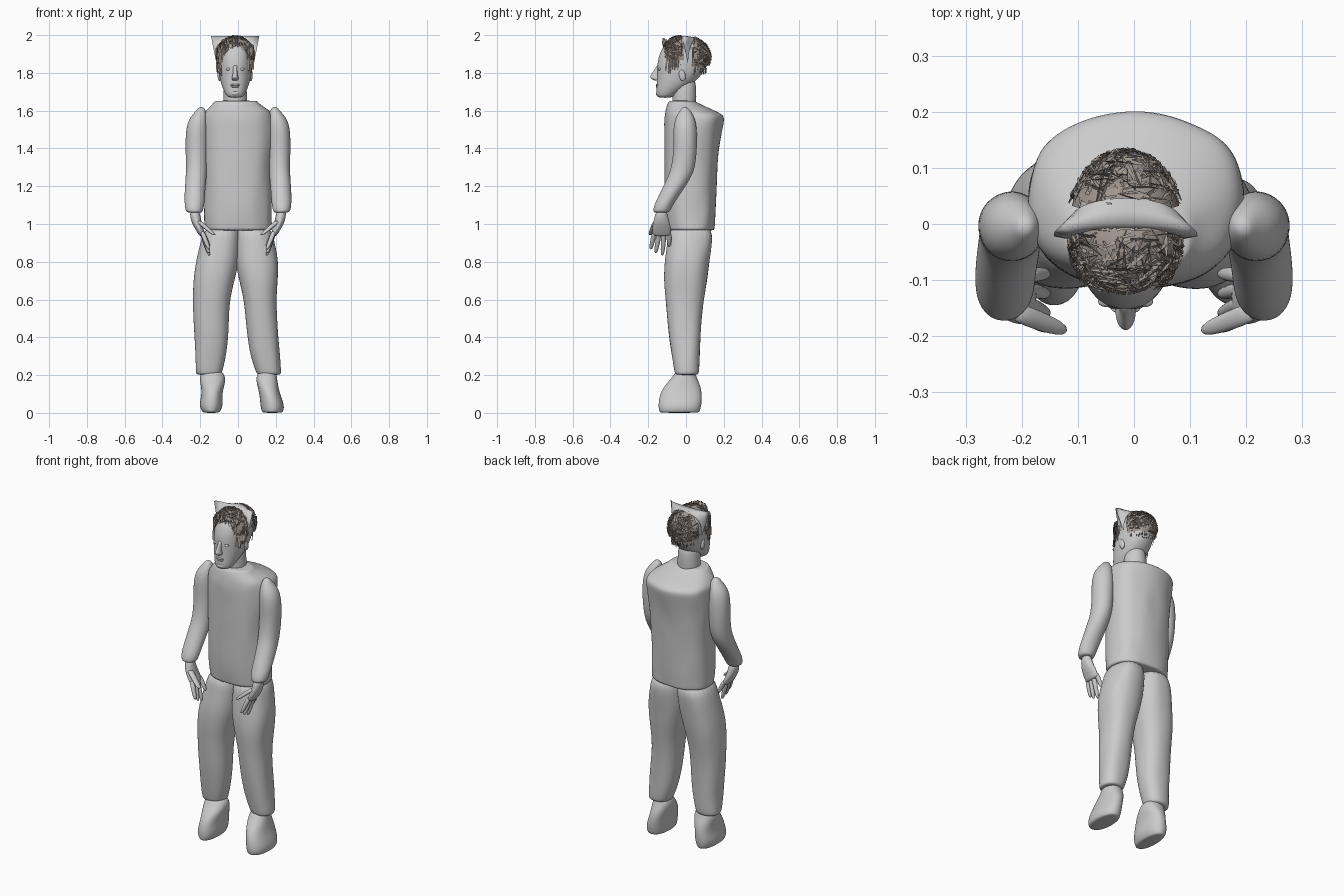
import bpy, bmesh, math, random
from mathutils import Vector, Matrix, noise

random.seed(4)
cube = bpy.data.objects.get("Cube")
if cube:
    bpy.data.objects.remove(cube, do_unlink=True)


def make_material(name, rgb):
    mat = bpy.data.materials.new(name)
    mat.use_nodes = True
    color = (*rgb, 1.0)
    mat.diffuse_color = color
    mat.node_tree.nodes["Principled BSDF"].inputs["Base Color"].default_value = color
    return mat


GREY = make_material("plain grey", (0.6, 0.6, 0.6))
HAIR = make_material("brown grey hair", (0.36, 0.31, 0.28))


def finish(name, bm, mat, subdiv=0):
    """Turn a bmesh into a smooth named object."""
    mesh = bpy.data.meshes.new(name)
    bm.to_mesh(mesh)
    bm.free()
    mesh.materials.append(mat)
    for poly in mesh.polygons:
        poly.use_smooth = True
    obj = bpy.data.objects.new(name, mesh)
    bpy.context.collection.objects.link(obj)
    if subdiv:
        mod = obj.modifiers.new("smooth", "SUBSURF")
        mod.levels = mod.render_levels = subdiv
    return obj


def loft(name, rings, sides=24, power=2.0, lumps=0.0, flip=False, subdiv=2):
    """Skin horizontal superellipse rings given as z, x min, x max, y min, y max."""
    bm = bmesh.new()
    loops = []
    for z, x_min, x_max, y_min, y_max in rings:
        loop = []
        for i in range(sides):
            a = math.tau * i / sides
            c, s = math.cos(a), math.sin(a)
            x = (x_min + x_max + (x_max - x_min) * math.copysign(abs(c) ** (2 / power), c)) / 2
            y = (y_min + y_max + (y_max - y_min) * math.copysign(abs(s) ** (2 / power), s)) / 2
            bump = 1 + lumps * noise.noise(Vector((x, y, z)) * 14)
            loop.append(bm.verts.new((-x * bump if flip else x * bump, y * bump, z)))
        loops.append(loop)
    for low, high in zip(loops, loops[1:]):
        for i in range(sides):
            j = (i + 1) % sides
            bm.faces.new((low[i], low[j], high[j], high[i]))
    bm.faces.new(loops[0])
    bm.faces.new(loops[-1])
    bmesh.ops.recalc_face_normals(bm, faces=bm.faces)
    return finish(name, bm, GREY, subdiv)


def ellipsoid(name, center, radii, mat=GREY, tilt=0.0, keep=None):
    bm = bmesh.new()
    bmesh.ops.create_uvsphere(bm, u_segments=48, v_segments=32, radius=1)
    bm.transform(Matrix.Translation(center) @ Matrix.Rotation(tilt, 4, "X")
                 @ Matrix.Diagonal((*radii, 1)))
    if keep:
        extra = [f for f in bm.faces if not keep(f.calc_center_median())]
        bmesh.ops.delete(bm, geom=extra, context="FACES")
    return finish(name, bm, mat)


# Torso garment
loft("torso", [
    (.965, -.175, .18, -.1, .15), (.97, -.177, .18, -.1, .15), (1.05, -.18, .18, -.11, .155),
    (1.15, -.18, .18, -.115, .16), (1.25, -.18, .18, -.115, .165), (1.35, -.185, .185, -.115, .17),
    (1.45, -.19, .195, -.115, .18), (1.54, -.19, .197, -.115, .198), (1.575, -.187, .192, -.112, .204),
    (1.6, -.168, .172, -.108, .155), (1.63, -.14, .122, -.1, .085), (1.65, -.124, .104, -.09, .047),
    (1.653, -.115, .095, -.083, .04)], sides=32, power=2.35, lumps=.045)

# Trouser legs
loft("right_leg", [
    (.2, -.215, -.09, -.055, .06), (.21, -.222, -.085, -.06, .07), (.3, -.225, -.063, -.075, .073),
    (.4, -.232, -.05, -.09, .077), (.5, -.236, -.048, -.1, .083), (.6, -.238, -.042, -.108, .095),
    (.7, -.235, -.018, -.117, .112), (.8, -.224, .006, -.114, .125), (.9, -.197, .012, -.1, .138),
    (1, -.17, .01, -.09, .14)], power=2.3, lumps=.04)
loft("left_leg", [
    (.2, .105, .222, -.055, .06), (.21, .097, .228, -.06, .07), (.3, .065, .222, -.075, .073),
    (.4, .05, .215, -.09, .077), (.5, .04, .206, -.1, .083), (.6, .031, .202, -.108, .095),
    (.7, .006, .213, -.117, .112), (.8, -.016, .215, -.114, .125), (.9, -.015, .197, -.1, .138),
    (1, -.01, .172, -.09, .14)], power=2.3, lumps=.04)

# Bag shaped feet
loft("right_foot", [
    (0, -.18, -.105, -.135, .065), (.006, -.19, -.095, -.143, .073), (.04, -.208, -.078, -.148, .083),
    (.1, -.191, -.085, -.14, .086), (.15, -.198, -.07, -.11, .075), (.19, -.205, -.064, -.07, .055),
    (.23, -.19, -.09, -.05, .045)], power=2.2)
loft("left_foot", [
    (0, .135, .23, -.135, .065), (.006, .125, .24, -.143, .073), (.04, .118, .247, -.148, .083),
    (.1, .114, .222, -.14, .086), (.15, .1, .212, -.11, .075), (.19, .094, .206, -.07, .055),
    (.23, .115, .2, -.05, .045)], power=2.2)


def finger(name, start, end, radius, flip):
    """Tapered, rounded finger hanging between two points."""
    rings = []
    for t, r in ((0, .9), (.3, 1), (.6, .9), (.88, .75), (1, .3)):
        p = Vector(start).lerp(Vector(end), t)
        w = r * radius
        rings.append((p.z, p.x - w, p.x + w, p.y - w, p.y + w))
    loft(name, rings, sides=10, flip=flip, subdiv=1)


# Arms and hands, the same on both sides
for side, flip in (("left", False), ("right", True)):
    loft(side + "_sleeve", [
        (1.06, .195, .26, -.165, -.095), (1.065, .187, .275, -.175, -.085),
        (1.1, .178, .284, -.169, -.07), (1.16, .174, .284, -.14, -.03),
        (1.24, .168, .279, -.1, .025), (1.3, .163, .276, -.077, .049), (1.4, .158, .279, -.065, .059),
        (1.5, .158, .277, -.069, .059), (1.56, .162, .257, -.058, .048),
        (1.6, .17, .222, -.034, .024), (1.62, .183, .207, -.016, .006)], flip=flip, lumps=.015)
    loft(side + "_palm", [
        (.935, .173, .203, -.17, -.085), (.95, .173, .212, -.18, -.078), (.98, .184, .232, -.18, -.078),
        (1.02, .196, .252, -.172, -.09), (1.08, .203, .258, -.157, -.103)], sides=16, flip=flip)
    for label, y, tip_y, tip_z in (("index", -.165, -.187, .865), ("middle", -.14, -.16, .845),
                                   ("ring", -.116, -.125, .832), ("little", -.092, -.088, .88)):
        finger(f"{side}_{label}_finger", (.192, y, .965), (.153, tip_y, tip_z), .0145, flip)
    finger(side + "_thumb", (.215, -.155, 1.02), (.123, -.19, .94), .019, flip)

# Neck and head
MID = -.015
loft("neck", [(z, MID - w, MID + w, -.072, .055) for z, w in ((1.6, .067), (1.66, .063), (1.8, .06))])
loft("head", [(z, MID - w, MID + w, front, back) for z, w, front, back in (
    (1.668, .03, -.143, -.08), (1.678, .047, -.155, -.06), (1.7, .058, -.158, -.03),
    (1.73, .071, -.156, .02), (1.77, .082, -.154, .066), (1.81, .088, -.154, .097),
    (1.86, .09, -.152, .113), (1.91, .088, -.138, .112), (1.945, .074, -.117, .09),
    (1.967, .052, -.08, .055), (1.978, .02, -.035, .02))], power=2.15)

# Face
loft("nose", [(z, MID - w, MID + w, front, -.13) for z, w, front in (
    (1.758, .012, -.165), (1.766, .019, -.18), (1.777, .018, -.193), (1.79, .013, -.186),
    (1.82, .01, -.166), (1.845, .014, -.15))], sides=16)
ellipsoid("upper_lip", (MID, -.152, 1.736), (.025, .008, .006))
ellipsoid("lower_lip", (MID, -.151, 1.727), (.021, .009, .006))
ellipsoid("chin", (MID, -.146, 1.692), (.024, .014, .014))
for side, s in (("left", 1), ("right", -1)):
    ellipsoid(side + "_eye", (MID + s * .034, -.138, 1.82), (.015, .01, .008))
    ellipsoid(side + "_ear", (MID + s * .083, -.02, 1.787), (.01, .017, .031), tilt=.2)


# Hair: a front and a back patch, each under a shell of crossing cards
def in_front(p):
    return -.122 < p.y < -.008 and p.z > 1.865


def in_back(p):
    return p.y > .036 and p.z > 1.835


for name, center, radii, inside in (
        ("front", Vector((MID, -.035, 1.888)), Vector((.097, .091, .104)), in_front),
        ("back", Vector((MID, 0, 1.885)), Vector((.099, .126, .106)), in_back)):
    ellipsoid(name + "_scalp", center, radii, HAIR, keep=inside)
    bm = bmesh.new()
    made = 0
    while made < 230:
        normal = Vector([random.gauss(0, 1) for _ in range(3)]).normalized()
        along = normal.cross(Vector([random.gauss(0, 1) for _ in range(3)])).normalized()
        # Cards lean between lying flat and standing on edge
        lean = random.uniform(0, math.pi / 2)
        across = (normal.cross(along) * math.cos(lean) + normal * math.sin(lean)) * .005
        spine = [center + (normal + along * t * .55).normalized() * radii * (1.01 + .07 * t * t)
                 for t in (0, .5, 1)]
        if not all(inside(p) for p in spine):
            continue
        made += 1
        rows = [[bm.verts.new((q.x, q.y, min(q.z, 2)))
                 for q in (p - across * taper, p + across * taper)]
                for p, taper in zip(spine, (1, .8, .3))]
        for a, b in zip(rows, rows[1:]):
            bm.faces.new((a[0], a[1], b[1], b[0]))
    finish(name + "_hair_cards", bm, HAIR)


# Locks beside the forehead, a short fringe and stubble at the nape
def lock(bm, x, y, z, drop, width):
    bm.faces.new([bm.verts.new(p) for p in (
        (x - width, y, z), (x + width, y + width, z),
        (x + width / 2, y - .002, z - drop), (x - width / 2, y - .004, z - drop))])


bm = bmesh.new()
for s in (-1, 1):
    for _ in range(60):
        y = random.uniform(-.11, -.04)
        x = MID + s * (.099 * math.sqrt(1 - (y / .15) ** 2) + random.uniform(-.004, .006))
        lock(bm, x, y, random.uniform(1.84, 1.95), random.uniform(.03, .06), .004)
for _ in range(60):
    u = random.uniform(-1, 1)
    lock(bm, MID + u * .075, -.123 + .045 * u * u, random.uniform(1.965, 1.987) - .018 * u * u,
         random.uniform(.012, .025), .003)
for _ in range(40):
    a = random.uniform(.5, math.pi - .5)
    lock(bm, MID + .091 * math.cos(a), -.02 + .128 * math.sin(a), random.uniform(1.815, 1.84),
         random.uniform(.015, .03), .002)
finish("loose_locks", bm, HAIR)

# Flared sheet standing over the crown, wide at its straight upper rim
bm = bmesh.new()
rows = []
for i in range(25):
    a = math.pi * i / 24
    c, s = math.cos(a), math.sin(a)
    rim = Vector((MID + .128 * c, -.022 + .022 * math.sqrt(abs(s)), 1.996))
    foot = Vector((MID + .097 * c, .01 + .036 * s, 1.85 + .138 * math.sqrt(abs(s))))
    front_foot = Vector((MID + .097 * c, -.028 + .02 * s, foot.z - .012))
    rows.append([bm.verts.new(p) for p in (front_foot, rim, rim.lerp(foot, .5), foot)])
for a, b in zip(rows, rows[1:]):
    for k in range(3):
        bm.faces.new((a[k], b[k], b[k + 1], a[k + 1]))
bmesh.ops.recalc_face_normals(bm, faces=bm.faces)
finish("crown_sheet", bm, GREY)
